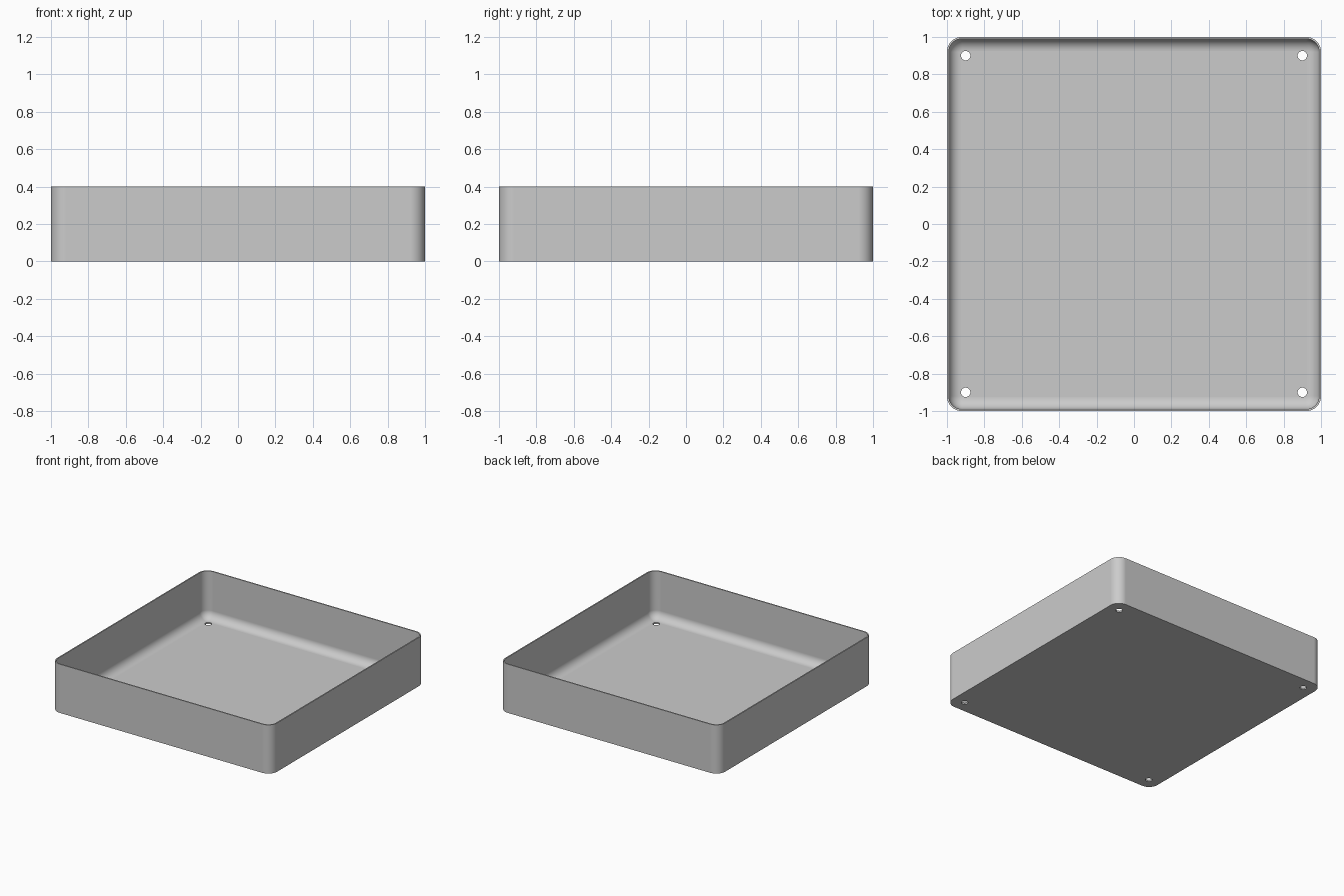
import bpy
import bmesh
from math import sin, cos, pi, radians

cube = bpy.data.objects.get("Cube")
if cube:
    bpy.data.objects.remove(cube, do_unlink=True)

HALF, HEIGHT = 1.0, 0.4
WALL, FLOOR = 0.01, 0.012
CORNER, FILLET = 0.08, 0.066
HOLE_POS, HOLE_RADIUS = 0.9, 0.025
STEPS = 10

# Material
grey = bpy.data.materials.new("light grey")
grey.use_nodes = True
grey.diffuse_color = (0.6, 0.6, 0.6, 1)
grey.node_tree.nodes["Principled BSDF"].inputs["Base Color"].default_value = grey.diffuse_color


def rounded_ring(bm, inset, z):
    """Rounded square, shrunk evenly by inset, at height z."""
    centre, r = HALF - CORNER, CORNER - inset
    verts = []
    for q, (sx, sy) in enumerate([(1, 1), (-1, 1), (-1, -1), (1, -1)]):
        for i in range(STEPS + 1):
            a = (q + i / STEPS) * pi / 2
            verts.append(bm.verts.new((sx * centre + r * cos(a), sy * centre + r * sin(a), z)))
    return verts


# Tray shell: outer wall, rim, inner wall, then the rounded inside bottom edge
profile = [(0, 0), (0, HEIGHT), (WALL, HEIGHT)]
for i in range(STEPS + 1):
    a = i / STEPS * pi / 2
    profile.append((WALL + FILLET * (1 - cos(a)), FLOOR + FILLET * (1 - sin(a))))

bm = bmesh.new()
rings = [rounded_ring(bm, inset, z) for inset, z in profile]
for low, high in zip(rings, rings[1:]):
    for i in range(len(low)):
        j = (i + 1) % len(low)
        bm.faces.new((low[i], low[j], high[j], high[i]))
bm.faces.new(rings[0][::-1])
bm.faces.new(rings[-1])
bmesh.ops.recalc_face_normals(bm, faces=bm.faces)
mesh = bpy.data.meshes.new("tray")
bm.to_mesh(mesh)
bm.free()
tray = bpy.data.objects.new("tray", mesh)
bpy.context.collection.objects.link(tray)
mesh.materials.append(grey)

# Four screw holes through the floor
bm = bmesh.new()
for sx in (-1, 1):
    for sy in (-1, 1):
        made = bmesh.ops.create_cone(bm, cap_ends=True, segments=32, radius1=HOLE_RADIUS,
                                     radius2=HOLE_RADIUS, depth=0.2)
        bmesh.ops.translate(bm, verts=made["verts"], vec=(sx * HOLE_POS, sy * HOLE_POS, 0))
cutter_mesh = bpy.data.meshes.new("hole_cutter")
bm.to_mesh(cutter_mesh)
bm.free()
cutter_mesh.materials.append(grey)
cutter = bpy.data.objects.new("hole_cutter", cutter_mesh)
cutter.hide_render = True
bpy.context.collection.objects.link(cutter)

bpy.ops.object.select_all(action="DESELECT")
tray.select_set(True)
bpy.context.view_layer.objects.active = tray
cut = tray.modifiers.new("screw holes", "BOOLEAN")
cut.operation = "DIFFERENCE"
cut.solver = "EXACT"
cut.object = cutter
bpy.ops.object.modifier_apply(modifier=cut.name)
bpy.data.objects.remove(cutter, do_unlink=True)

# Smooth curved edges, flat floor and walls
bpy.ops.object.shade_smooth_by_angle(angle=radians(30))
weighted = tray.modifiers.new("flat shading on large faces", "WEIGHTED_NORMAL")
weighted.keep_sharp = True
